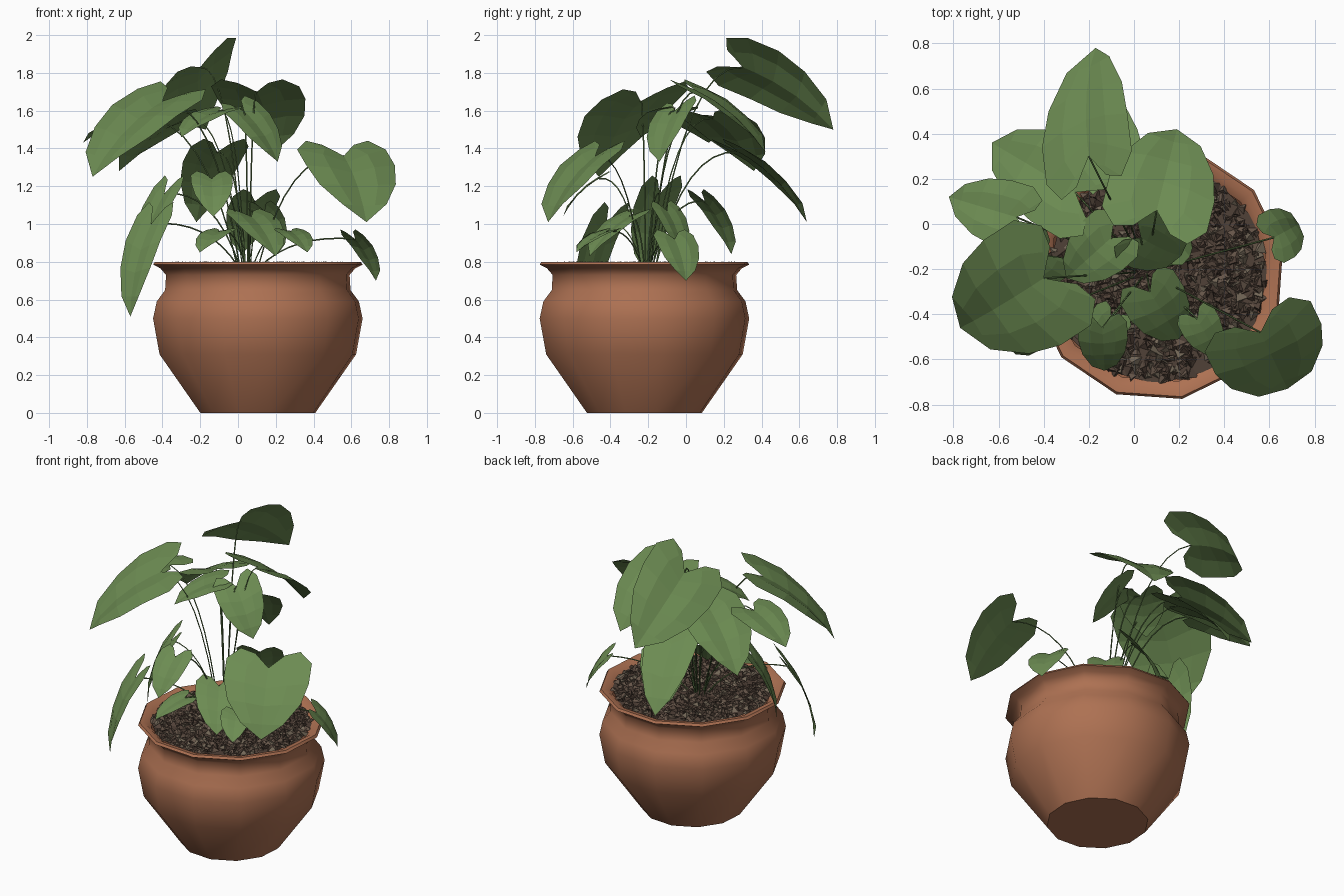
import bpy, bmesh, math, random
from mathutils import Vector

cube = bpy.data.objects.get("Cube")
if cube:
    bpy.data.objects.remove(cube)
random.seed(4)
CX, CY = 0.105, -0.22          # pot axis
SIDES, TURN = 12, math.radians(11)


def material(name, rgb):
    m = bpy.data.materials.new(name)
    m.use_nodes = True
    m.diffuse_color = (*rgb, 1)
    m.node_tree.nodes["Principled BSDF"].inputs["Base Color"].default_value = (*rgb, 1)
    return m


TERRACOTTA = material("terracotta", (0.42, 0.165, 0.085))
LEAF = material("leaf green", (0.15, 0.26, 0.085))
STEM = material("stem green", (0.12, 0.21, 0.07))
SOIL = material("dark soil", (0.08, 0.052, 0.038))
CHIP = material("brown bark", (0.13, 0.09, 0.065))
CHIP_LIGHT = material("pale bark", (0.17, 0.135, 0.095))


def add_object(name, bm, *mats):
    mesh = bpy.data.meshes.new(name)
    bm.to_mesh(mesh)
    bm.free()
    for m in mats:
        mesh.materials.append(m)
    ob = bpy.data.objects.new(name, mesh)
    bpy.context.collection.objects.link(ob)
    return ob


def lathe(name, profile, mat):
    """Spin a (radius, height) profile about the pot axis and cap its first ring."""
    bm = bmesh.new()
    rings = []
    for r, z in profile:
        angles = [TURN + math.tau * i / SIDES for i in range(SIDES)]
        rings.append([bm.verts.new((CX + r * math.cos(a), CY + r * math.sin(a), z)) for a in angles])
    for low, high in zip(rings, rings[1:]):
        for i in range(SIDES):
            j = (i + 1) % SIDES
            bm.faces.new((low[i], low[j], high[j], high[i]))
    bm.faces.new(rings[0])
    bmesh.ops.recalc_face_normals(bm, faces=bm.faces)
    return add_object(name, bm, mat)


# Pot: belly, neck, flared rim and rounded inner lip
pot = lathe("pot", [(0.31, 0), (0.53, 0.31), (0.565, 0.5), (0.545, 0.59), (0.5, 0.65), (0.495, 0.73),
                    (0.525, 0.765), (0.565, 0.785), (0.555, 0.8), (0.52, 0.795), (0.485, 0.765)], TERRACOTTA)
bpy.context.view_layer.objects.active = pot
pot.select_set(True)
bpy.ops.object.shade_smooth_by_angle(angle=math.radians(52))
pot.select_set(False)

# Soil surface
bm = bmesh.new()
bmesh.ops.create_circle(bm, cap_ends=True, segments=SIDES, radius=0.49)
bmesh.ops.translate(bm, verts=bm.verts, vec=(CX, CY, 0.775))
add_object("soil", bm, SOIL)

# Bark chips: low tilted wedges scattered over the soil
bm = bmesh.new()
for _ in range(1000):
    radius, angle = 0.475 * math.sqrt(random.random()), random.uniform(0, math.tau)
    centre = Vector((CX + radius * math.cos(angle), CY + radius * math.sin(angle), 0.777))
    turn, size = random.uniform(0, math.tau), random.uniform(0.018, 0.036)
    base = [bm.verts.new(centre + Vector((math.cos(turn + t), math.sin(turn + t), 0)) * size)
            for t in (0, 2, 4)]
    peak = Vector((random.uniform(-0.6, 0.6), random.uniform(-0.6, 0.6), 0.7)) * size
    top = bm.verts.new(centre + peak)
    shade = random.choice((0, 0, 1, 1, 2))
    for i in range(3):
        bm.faces.new((base[i], base[(i + 1) % 3], top)).material_index = shade
add_object("bark_chips", bm, SOIL, CHIP, CHIP_LIGHT)

# Half outline of a heart leaf: (across, along), paired with midrib stations
OUTLINE = [(0.35, -0.2), (0.7, -0.26), (1, -0.1), (1, 0.2), (0.86, 0.5), (0.5, 0.8)]
MIDRIB = [0, 0, 0.12, 0.3, 0.55, 0.8]
FOLD = 0.15


def leaf(name, notch, tip, half_width, roll):
    """Heart leaf from its notch to its tip, rolled about and folded along the midrib."""
    along = tip - notch
    length = along.length
    along.normalize()
    side = along.cross(Vector((0, 0, 1))).normalized()
    up = side.cross(along)
    a = math.radians(roll)
    side, up = side * math.cos(a) + up * math.sin(a), up * math.cos(a) - side * math.sin(a)
    bm = bmesh.new()

    def vert(u, v):
        lift = FOLD * abs(u) * half_width + 0.3 * length * v * (1 - v)
        if abs(u) > 0.8:
            lift -= 0.1 * half_width
        return bm.verts.new(notch + side * u * half_width + along * v * length + up * lift)

    def face(sign, *verts):
        bm.faces.new(verts if sign > 0 else verts[::-1])

    end = vert(0, 1)
    rib = {v: vert(0, v) for v in MIDRIB}
    for s in (-1, 1):
        edge = [vert(s * u, v) for u, v in OUTLINE]
        mid = [vert(s * u / 2, (v + m) / 2) for (u, v), m in zip(OUTLINE, MIDRIB)]
        for i in range(len(edge) - 1):
            j = i + 1
            face(s, edge[i], edge[j], mid[j], mid[i])
            inner = [rib[MIDRIB[j]]]
            if MIDRIB[i] != MIDRIB[j]:
                inner.append(rib[MIDRIB[i]])
            face(s, mid[i], mid[j], *inner)
        face(s, edge[-1], end, rib[MIDRIB[-1]], mid[-1])
    add_object(name, bm, LEAF)


# Large leaves: notch, tip and half width
LEAVES = {
    "leaf_back_top": ((-.2, .3, 1.83), (-.17, .78, 1.5), .24),
    "leaf_back": ((.1, .06, 1.7), (.19, .42, 1.38), .24),
    "leaf_front_left": ((.56, -.48, 1.36), (.68, -.73, 1.01), .26),
    "leaf_front_right": ((-.4, -.24, 1.65), (-.77, -.46, 1.25), .29),
    "leaf_far_right": ((-.52, .03, 1.56), (-.82, .12, 1.43), .15),
    "leaf_back_right": ((-.26, .14, 1.56), (-.63, .36, 1.28), .21),
    "leaf_back_low": ((-.11, .28, 1.38), (-.22, .64, 1.01), .16),
    "leaf_middle_right": ((-.1, -.06, 1.6), (-.3, -.24, 1.46), .14),
    "leaf_middle_left": ((.03, -.06, 1.6), (.21, -.14, 1.33), .14),
    "leaf_front_high": ((-.14, -.46, 1.24), (-.13, -.65, 1.04), .11),
    "leaf_hanging_front": ((-.46, -.42, 1), (-.57, -.53, .51), .13),
    "leaf_hanging_side": ((-.39, -.14, 1.16), (-.51, -.22, .75), .13),
    "leaf_hanging_left": ((.62, -.06, .92), (.73, 0, .7), .12),
    "leaf_inner_back": ((.09, .1, 1.12), (.02, .24, .84), .14),
    "leaf_inner_left": ((.14, -.1, 1.07), (.21, -.02, .84), .11),
    "leaf_inner_front": ((.07, -.3, 1.04), (.2, -.51, .83), .14),
}
ROLLS = {"leaf_back_top": 40, "leaf_front_right": 8, "leaf_middle_left": -20}

# Low leaves: small ones fanning out over the front of the soil
for part, x in (("right", -0.1), ("left", 0.28)):
    LEAVES["leaf_low_" + part] = ((x, -0.42, 0.96), (x + (x - CX) / 2, -0.58, 0.85), 0.09)

# Stems: thin arching tubes from the soil to each notch
curve = bpy.data.curves.new("stems", "CURVE")
curve.dimensions = "3D"
curve.bevel_depth = 0.004
curve.bevel_resolution = 0
curve.materials.append(STEM)
STEPS = 8
for name, (notch, tip, half_width) in LEAVES.items():
    end = Vector(notch)
    leaf(name, end, Vector(tip), half_width, ROLLS.get(name, 0))
    start = Vector((0.05 + 0.1 * end.x, -0.19 + 0.1 * end.y, 0.77))
    bend = start.lerp(end, 0.35)
    bend.z = end.z + 0.03
    spline = curve.splines.new("POLY")
    spline.points.add(STEPS)
    for i, point in enumerate(spline.points):
        k = i / STEPS
        point.co = (*start.lerp(bend, k).lerp(bend.lerp(end, k), k), 1)
bpy.context.collection.objects.link(bpy.data.objects.new("stems", curve))
